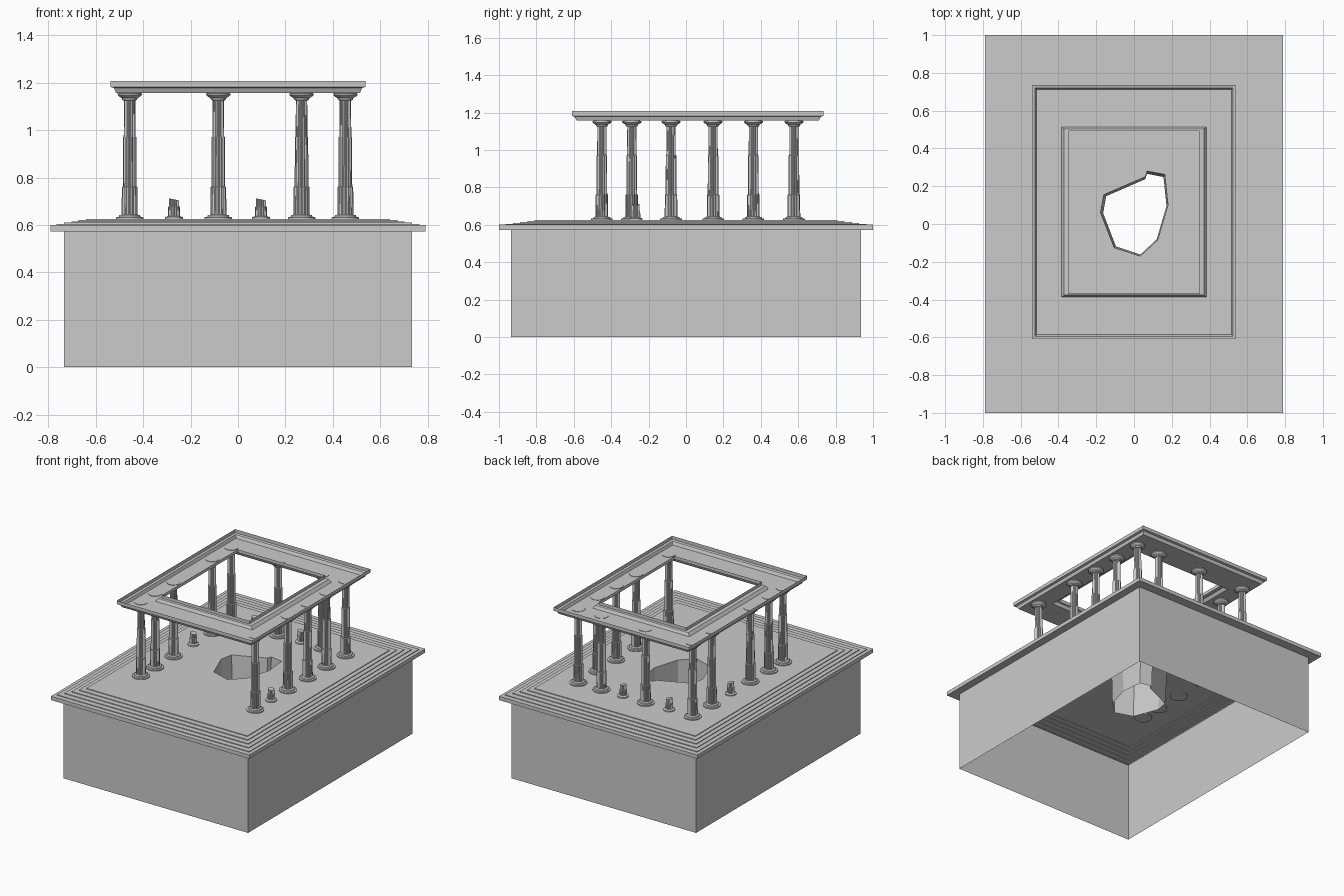
import bpy, bmesh, math

if "Cube" in bpy.data.objects:
    bpy.data.objects.remove(bpy.data.objects["Cube"])


def finish(name, bm):
    me = bpy.data.meshes.new(name)
    bm.to_mesh(me)
    bm.free()
    ob = bpy.data.objects.new(name, me)
    bpy.context.collection.objects.link(ob)
    return ob


def bridge(bm, a, b):
    n = len(a)
    for i in range(n):
        j = (i + 1) % n
        bm.faces.new((a[i], a[j], b[j], b[i]))


def rect_loop(bm, hx, hy, z, cy=0):
    return [bm.verts.new((sx * hx, cy + sy * hy, z))
            for sx, sy in ((-1, -1), (1, -1), (1, 1), (-1, 1))]


def rect_loft(bm, profile, cy=0):
    loops = [rect_loop(bm, *p, cy) for p in profile]
    for a, b in zip(loops, loops[1:]):
        bridge(bm, a, b)
    return loops


def lathe(name, profile, sides=32, tilt=0):
    # profile rows: radius, height, flute depth
    bm = bmesh.new()
    loops = []
    for k, (r, z, flute) in enumerate(profile):
        loop = []
        for i in range(sides):
            a = 2 * math.pi * i / sides
            rr = r - flute * (i % 2)
            x, y = rr * math.cos(a), rr * math.sin(a)
            dz = tilt * x if k == len(profile) - 1 else 0
            loop.append(bm.verts.new((x, y, z + dz)))
        loops.append(loop)
    for a, b in zip(loops, loops[1:]):
        bridge(bm, a, b)
    bm.faces.new(loops[0][::-1])
    bm.faces.new(loops[-1])
    return finish(name, bm)


def place(proto, name, spots):
    for i, (x, y) in enumerate(spots):
        ob = proto if i == 0 else bpy.data.objects.new(name, proto.data)
        if i:
            bpy.context.collection.objects.link(ob)
        ob.location = (x, y, 0)


# Hollow podium with overhanging slab and fine steps
bm = bmesh.new()
profile = [(.735, .935, 0), (.735, .935, .573), (.79, 1, .573), (.79, 1, .6)]
for i in range(5):
    hx, hy, z = .765 - .031 * i, .965 - .039 * i, .6 + .005 * i
    profile += [(hx, hy, z), (hx, hy, z + .005)]
top = rect_loft(bm, profile)[-1]

# Broken opening in the deck with a shaft below
hole = [(.07, .28), (.163, .262), (.18, .1), (.125, -.085), (.033, -.17),
        (-.105, -.125), (-.177, .06), (-.16, .155), (.06, .25)]
rim = [bm.verts.new((x, y, .625)) for x, y in hole]
low = [bm.verts.new((.003 + x * .94, y * .95, .35)) for x, y in hole]
bridge(bm, rim, low)
edges = [bm.edges.get((lp[i], lp[(i + 1) % len(lp)])) for lp in (top, rim) for i in range(len(lp))]
res = bmesh.ops.triangle_fill(bm, use_beauty=True, use_dissolve=False, edges=edges)
for f in res["geom"]:
    if isinstance(f, bmesh.types.BMFace):
        f.normal_update()
        if f.normal.z < 0:
            f.normal_flip()
finish("podium", bm)

# Trough-shaped beam frame carried by the columns
bm = bmesh.new()
rect_loft(bm, [(.347, .43, 1.205), (.347, .43, 1.182), (.37, .44, 1.178),
               (.385, .45, 1.157), (.515, .648, 1.157), (.523, .658, 1.178),
               (.538, .673, 1.182), (.538, .673, 1.207)], cy=.063)
finish("beam_frame", bm)

# Standing columns: fluted shafts stepping inward, ring bases and capitals
column = lathe("column", [
    (.058, .618, 0), (.058, .632, 0), (.046, .634, 0), (.044, .641, 0),
    (.035, .643, 0), (.034, .645, .004), (.033, .76, .004),
    (.029, .762, .004), (.028, .97, .004), (.025, .972, .003), (.024, 1.125, .003),
    (.031, 1.127, 0), (.033, 1.135, 0), (.045, 1.142, 0), (.051, 1.148, 0),
    (.051, 1.155, 0), (.045, 1.156, 0), (.045, 1.16, 0)])
place(column, "column",
      [(.453, y) for y in (-.45, -.08, .145, .36, .577)]
      + [(-.457, y) for y in (-.45, -.29, -.08, .36, .577)]
      + [(-.083, .577), (.268, .577)])

# Broken stumps where columns have fallen
stump = lathe("stump", [
    (.037, .618, 0), (.037, .633, 0), (.027, .636, 0), (.026, .638, .003),
    (.025, .675, .003), (.022, .677, .003), (.022, .708, .003)], tilt=-.2)
place(stump, "stump", [(.453, -.27), (-.457, .145), (-.27, .577), (.097, .577)])
